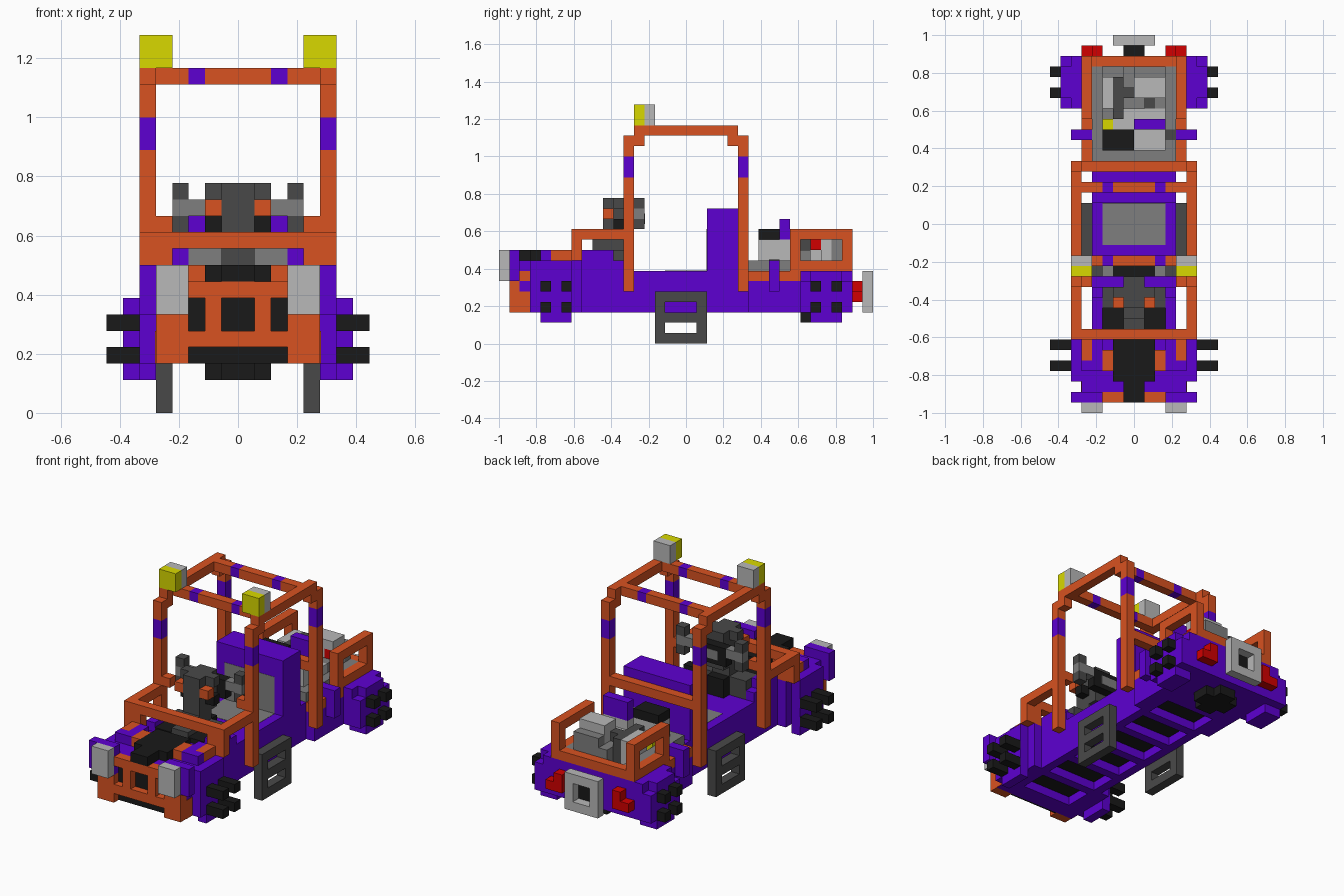
import bpy
import bmesh
from mathutils import Matrix, Vector

UNIT = 1 / 18  # edge of one building block

if "Cube" in bpy.data.objects:
    bpy.data.objects.remove(bpy.data.objects["Cube"], do_unlink=True)


def material(name, r, g, b):
    mat = bpy.data.materials.new(name)
    mat.use_nodes = True
    mat.diffuse_color = (r, g, b, 1)
    mat.node_tree.nodes["Principled BSDF"].inputs["Base Color"].default_value = (r, g, b, 1)
    return mat


purple = material("purple", .11, 0, .64)
orange = material("orange", .69, .085, .015)
yellow = material("yellow", .69, .69, 0)
red = material("red", .64, 0, 0)
light_grey = material("light grey", .48, .48, .48)
mid_grey = material("mid grey", .21, .21, .21)
dark_grey = material("dark grey", .066, .066, .066)
black = material("black", .01, .01, .01)


def part(name, mat, *boxes, mirror=False):
    """Join boxes given as (x range, y range, z range) in block units."""
    bm = bmesh.new()
    for spans in boxes:
        for side in ((1, -1) if mirror else (1,)):
            low = Vector([s[0] for s in spans])
            high = Vector([s[1] for s in spans])
            centre = (low + high) / 2
            centre.x *= side
            place = Matrix.Translation(centre * UNIT) @ Matrix.Diagonal((*((high - low) * UNIT), 1))
            bmesh.ops.create_cube(bm, size=1, matrix=place)
    mesh = bpy.data.meshes.new(name)
    bm.to_mesh(mesh)
    bm.free()
    mesh.materials.append(mat)
    obj = bpy.data.objects.new(name, mesh)
    bpy.context.collection.objects.link(obj)
    return obj


def frame(a, b, c, d, t=1):
    """Four bars around a rectangle, as pairs of ranges."""
    return [((a, b), (c, c + t)), ((a, b), (d - t, d)),
            ((a, a + t), (c + t, d - t)), ((b - t, b), (c + t, d - t))]


# Body
part("middle_body", purple, ((-4, 4), (-10, 6), (4, 7)))
part("front_body", purple, ((-5, 5), (-16, -10), (4, 8)))
part("rear_body", purple, ((-5, 5), (6, 16), (4, 6)), ((-5, 5), (15, 16), (6, 7)))
part("engine_bay_wall", purple, ((3, 4), (-10, -7), (7, 9)), ((3, 4), (-7, -6), (7, 8)), mirror=True)

# Chassis ladder with recessed floor panels
part("chassis_rail", purple, ((3, 4), (-10, 6), (3, 4)), ((3, 5), (-16, -10), (3, 4)),
     ((3, 5), (6, 16), (3, 4)), mirror=True)
part("chassis_rung", purple, *[((-3, 3), (y, y + 1), (3, 4)) for y in range(-11, 9, 4)],
     ((-3, 3), (-16, -14), (3, 4)), ((-3, 3), (9, 16), (3, 4)))
part("underbody_panel", black, *[((-3, 3), (y, y + 3), (3.96, 4)) for y in range(-14, 9, 4)])
part("rear_axle", black, ((-1, 1), (11, 15), (2, 3)), ((-2, -1), (12, 14), (2, 3)),
     ((1, 2), (12, 14), (2, 3)))

# Wheel blocks and their studs
part("front_wheel", purple, ((5, 6), (-15, -11), (3, 8)), ((5, 6), (-14, -11), (2, 3)), mirror=True)
part("rear_wheel", purple, ((5, 6), (11, 16), (3, 7)), ((5, 6), (12, 15), (2, 3)),
     ((6, 7), (11, 16), (3, 6)), ((6, 7), (12, 15), (2, 3)), ((6, 7), (12, 15), (6, 7)), mirror=True)
part("front_wheel_stud", black, *[((6, 8), (y, y + 1), (z, z + 1)) for y in (-14, -12) for z in (3, 5)],
     mirror=True)
part("rear_wheel_stud", black, *[((7, 8), (y, y + 1), (z, z + 1)) for y in (12, 14) for z in (3, 5)],
     mirror=True)

# Front end
part("grille_backing", black, ((-3, 3), (-16.2, -16), (3, 7)))
part("grille_bar", orange, ((-3, 3), (-17, -16), (7, 8)), ((-3, 3), (-17, -16), (4, 5)))
part("grille_post", orange, ((1, 2), (-17, -16), (5, 7)), ((3, 5), (-17, -16), (3, 6)),
     ((5, 5.04), (-16, -15), (6, 7)), ((5, 5.04), (-16, -15), (3, 5)), mirror=True)
part("headlight_mount", purple, ((3, 6), (-17, -16), (6, 9)), mirror=True)
part("headlight", light_grey, ((3, 5), (-18, -17), (6, 9)), mirror=True)
part("hood_scoop", black, ((-2, 2), (-15, -11), (8, 9)), ((-1, 1), (-17, -15), (8, 9)))
part("hood_rib", purple, ((3, 5), (-14, -13), (8, 9)), ((3, 4), (-13, -11), (8, 9)), mirror=True)
part("hood_vent", orange, ((4, 5), (-13, -11), (8, 9)), ((2, 3), (-14, -12), (8, 9)), mirror=True)

# Windscreen base frame
part("windscreen_bar", orange, ((-6, 6), (-11, -10), (10, 11)))
part("windscreen_side", orange, ((5, 6), (-10, -6), (10, 11)), ((4, 6), (-11, -10), (8, 10)),
     ((4, 5), (-6, -5), (11, 12)), mirror=True)

# Engine bay and dashboard
part("engine_cover", dark_grey, ((-1, 1), (-10, -9), (7, 9)), ((-1, 1), (-9, -8), (7, 10)),
     ((-3, 3), (-8, -6), (7, 9)), ((-1, 1), (-8, -6), (9, 10)),
     ((-1, 1), (-8, -5), (10, 14)), ((-2, -1), (-7, -6), (13, 14)), ((1, 2), (-7, -6), (13, 14)))
part("engine_side", black, ((1, 3), (-10, -8), (7, 8.5)), ((1, 2), (-7, -6), (11, 12)), mirror=True)
part("engine_cap", orange, ((1, 2), (-8, -7), (12, 13)), mirror=True)
part("dashboard", black, ((-2, 2), (-5, -4), (11, 13)), ((-1, 1), (-6, -5), (7, 9)))
part("dashboard_screen", mid_grey, ((-1, 1), (-4, -3.96), (11.5, 12.5)))
part("mirror_arm", mid_grey, ((2, 4), (-5, -4), (12, 13)), mirror=True)
part("mirror_frame", dark_grey, ((3, 4), (-5, -4), (11, 12)), ((3, 4), (-5, -4), (13, 14)), mirror=True)

# Seat
part("seat_back", purple, ((-4, 4), (2, 5), (7, 13)))
part("seat_cushion", mid_grey, ((-3, 3), (-2, 2), (7, 7.03)))
part("seat_pad", mid_grey, ((-3, 3), (1.97, 2), (7.03, 11)))

# Side steps
part("side_step", dark_grey, *[((4, 5), y, z) for y, z in frame(-3, 2, 0, 5)],
     ((4, 5), (-2, 1), (2, 3)), mirror=True)

# Roll cage
for label, y in (("front", -6), ("rear", 5)):
    span = (y, y + 1)
    part(label + "_post", orange, ((5, 6), span, (5, 16)), ((5, 6), span, (18, 20)), mirror=True)
    part(label + "_post_band", purple, ((5, 6), span, (16, 18)), mirror=True)
part("roof_rail", orange, ((5, 6), (-5, 5), (20, 21)), ((5, 6), (-5, -4), (19, 20)),
     ((5, 6), (4, 5), (19, 20)), mirror=True)
for label, y in (("front", -4), ("rear", 3)):
    span = (y, y + 1)
    part(label + "_roof_bar", orange, ((-2, 2), span, (20, 21)), ((3, 5), span, (20, 21)),
         ((-5, -3), span, (20, 21)))
    part(label + "_roof_band", purple, ((2, 3), span, (20, 21)), mirror=True)
part("rear_cross_bar", orange, ((-5, 5), (5, 6), (11, 12)))
part("roof_lamp", yellow, ((4, 6), (-5, -4), (21, 23)), mirror=True)
part("roof_lamp_housing", light_grey, ((4, 6), (-4, -3), (21, 23)), mirror=True)

# Cargo bed
part("bed_tray", mid_grey, ((-4, 4), (6, 15), (6, 7)), ((-4, 4), (6, 7), (7, 8)),
     ((-4, -3), (7, 15), (7, 8)), ((3, 4), (7, 15), (7, 8)))
part("bed_rim", orange, ((4, 5), (6, 15), (6, 7)), mirror=True)
part("bed_rail", orange, *[((4, 5), y, z) for y, z in frame(10, 16, 7, 11)], mirror=True)
part("bed_rear_bar", orange, ((-4, 4), (15, 16), (7, 8)))
part("bed_side_post", purple, ((5, 6), (8, 9), (5, 8)), ((4, 5), (8, 9), (7, 8)), mirror=True)

# Cargo and rear machinery
part("cargo_crate", light_grey, ((0, 3), (7, 9), (7, 10)), ((-3, 0), (7, 9), (7, 10)),
     ((-1, 3), (10, 11), (7, 9)), ((-2, 0), (9, 10), (7, 9)), ((0, 3), (9, 10), (7, 10)),
     ((0, 2), (12, 14), (7, 10)), ((0, 3), (12, 14), (10, 11)), ((2, 3), (13, 14), (7, 10)),
     ((-3, -2), (11, 14), (7, 10)))
part("cargo_lid", black, ((-3, 0), (7, 9), (10, 11)))
part("cargo_board", purple, ((0, 3), (9, 10), (10, 12)))
part("cargo_lamp", yellow, ((-3, -2), (9, 10), (7, 9)))
part("cargo_pipe", dark_grey, ((-2, -1), (10, 14), (7, 10)), ((-1, 0), (12, 13), (7, 10)),
     ((1, 2), (11, 12), (7, 9)), ((3, 4), (8, 9), (8, 8.1)))
part("cargo_block", mid_grey, ((0, 3), (14, 15), (7, 10)), ((-1, 0), (13, 15), (7, 9)),
     ((2, 3), (11, 12), (7, 9)))
part("cargo_valve", red, ((2, 3), (12, 13), (9, 10)))

# Rear end
part("spare_wheel", light_grey, *[(x, (17, 18), z) for x, z in frame(-2, 2, 3, 7)])
part("spare_wheel_hub", black, ((-1, 1), (16, 17), (4, 6)))
part("tail_light", red, ((3, 5), (16, 17), (4, 5)), ((3, 4), (16, 17), (5, 6)), mirror=True)
